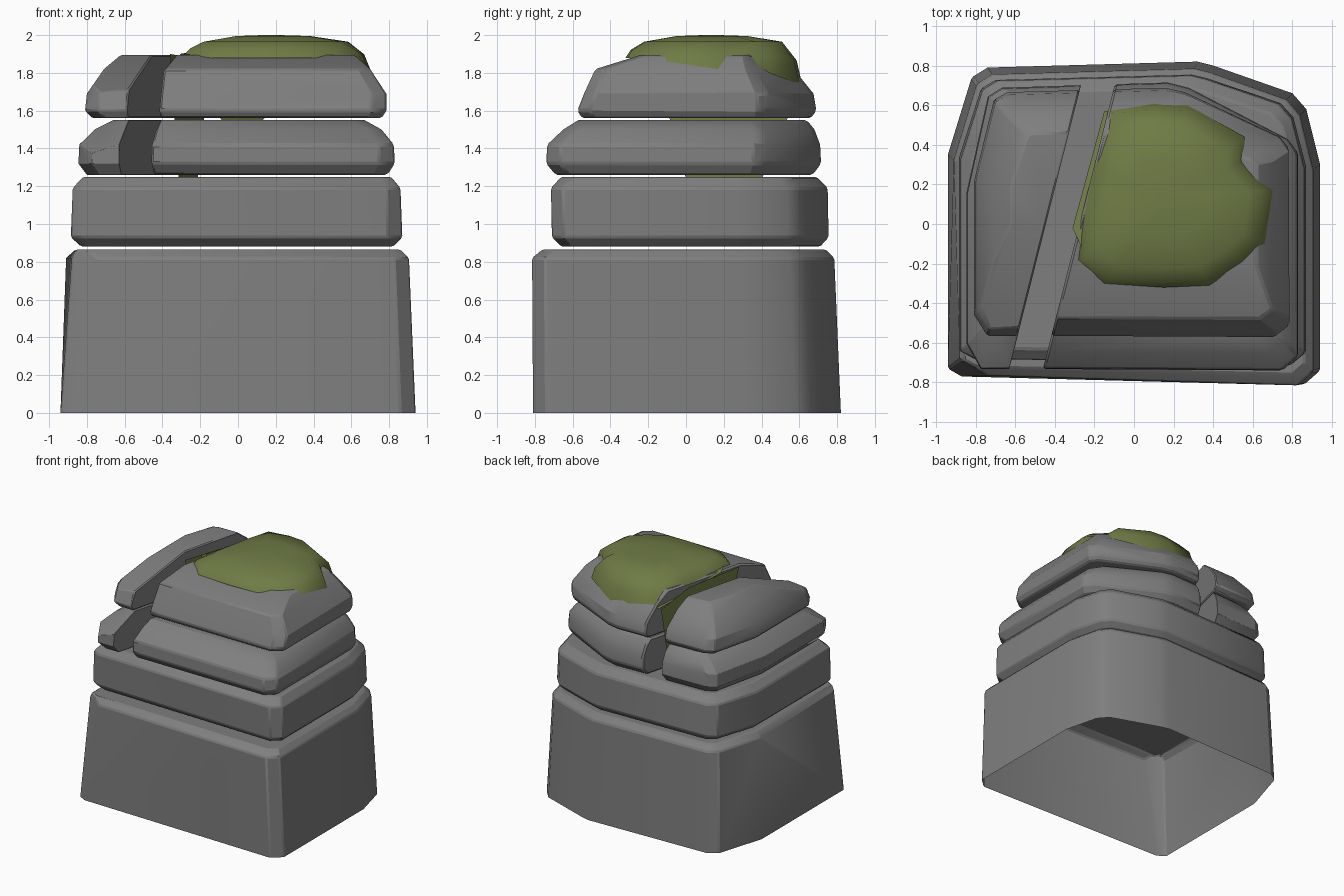
import bpy, bmesh, math
from mathutils import Vector

cube = bpy.data.objects.get("Cube")
if cube:
    bpy.data.objects.remove(cube, do_unlink=True)


def material(name, color):
    m = bpy.data.materials.new(name)
    m.use_nodes = True
    m.diffuse_color = color
    m.node_tree.nodes["Principled BSDF"].inputs["Base Color"].default_value = color
    return m


STONE = material("grey stone", (0.21, 0.21, 0.21, 1))
MOSS = material("green moss", (0.16, 0.20, 0.06, 1))

# Plan outlines of the lower and upper blocks
LOWER = [(-.94, -.73), (-.87, -.77), (.86, -.81), (.94, -.74), (.94, .3), (.87, .58),
         (.8, .66), (.4, .8), (.32, .82), (-.74, .79), (-.82, .74), (-.94, .35)]
UPPER = [(-.94, -.66), (-.86, -.8), (.85, -.81), (.94, -.73), (.94, .42), (.88, .5),
         (.32, .79), (.2, .82), (-.74, .79), (-.82, .74), (-.94, .2)]


def fit(outline, z, x0, x1, y0, y1):
    """Stretch an outline to the given extents at height z."""
    return [Vector((x0 + (x + .94) / 1.88 * (x1 - x0),
                    y0 + (y + .81) / 1.63 * (y1 - y0), z)) for x, y in outline]


def loft(rings, bottom=True):
    bm = bmesh.new()
    loops = [[bm.verts.new(p) for p in ring] for ring in rings]
    n = len(loops[0])
    for a, b in zip(loops, loops[1:]):
        for i in range(n):
            j = (i + 1) % n
            bm.faces.new((a[i], a[j], b[j], b[i]))
    bm.faces.new(loops[-1])
    if bottom:
        bm.faces.new(loops[0][::-1])
    return bm


def clip(bm, point, normal):
    """Remove what lies on the normal side and close the cut."""
    res = bmesh.ops.bisect_plane(bm, geom=bm.verts[:] + bm.edges[:] + bm.faces[:], dist=1e-5,
                                 plane_co=point, plane_no=normal, clear_outer=True)
    edges = [e for e in res["geom_cut"] if isinstance(e, bmesh.types.BMEdge) and e.is_boundary]
    if edges:
        bmesh.ops.edgeloop_fill(bm, edges=edges)
        bmesh.ops.recalc_face_normals(bm, faces=bm.faces[:])


def finish(name, bm, mat, bevel=0, angle=30):
    me = bpy.data.meshes.new(name)
    bm.to_mesh(me)
    bm.free()
    me.materials.append(mat)
    me.shade_smooth()
    me.set_sharp_from_angle(angle=math.radians(angle))
    ob = bpy.data.objects.new(name, me)
    bpy.context.scene.collection.objects.link(ob)
    if bevel:
        mod = ob.modifiers.new("worn edges", "BEVEL")
        mod.width = bevel
        mod.segments = 1
        mod.limit_method = 'ANGLE'
        mod.angle_limit = math.radians(35)
    return ob


# Hollow base block, open underneath, with a worn front corner
base = [fit(LOWER, 0, -.94, .94, -.81, .82), fit(LOWER, .82, -.91, .905, -.815, .785),
        fit(LOWER, .865, -.86, .86, -.76, .74)]
base[1][0] += Vector((.03, .05, 0))
base[1][1] += Vector((.1, .01, 0))
finish("base_block", loft(base, bottom=False), STONE, .01)

# Second block, chamfered above and below
finish("second_block", loft([
    fit(LOWER, .88, -.83, .82, -.66, .71), fit(LOWER, .93, -.885, .87, -.71, .755),
    fit(LOWER, 1.19, -.875, .86, -.715, .75), fit(LOWER, 1.25, -.82, .81, -.66, .69)]),
    STONE, .01)

# Third and top layers, each split by the diagonal crack
THIRD = [(1.26, -.80, .79, -.69, .67), (1.32, -.845, .83, -.74, .715),
         (1.42, -.84, .825, -.735, .71), (1.50, -.76, .76, -.65, .68), (1.55, -.66, .67, -.57, .64)]
TOP = [(1.56, -.77, .76, -.55, .66), (1.60, -.81, .785, -.575, .69), (1.69, -.80, .785, -.54, .675),
       (1.82, -.71, .70, -.48, .57), (1.895, -.62, .62, -.24, .47)]
CRACK = Vector((.97, -.245, 0))
LEFT_EDGE, RIGHT_EDGE = Vector((-.445, 0, 0)), Vector((-.275, 0, 0))

for name, layer, worn in (("third", THIRD, ((-.72, -.66, 1.43), (-.25, -.45, .8))),
                          ("top", TOP, ((-.6, -.5, 1.72), (-.1, -.35, 1)))):
    rings = [fit(UPPER, *r) for r in layer]
    bm = loft(rings)
    clip(bm, RIGHT_EDGE, -CRACK)
    finish(name + "_layer_large_slab", bm, STONE, .012)
    bm = loft(rings)
    clip(bm, LEFT_EDGE, CRACK)
    clip(bm, *[Vector(v) for v in worn])
    finish(name + "_layer_small_slab", bm, STONE, .012)

# Moss cap draped over the large slab
RIM = [(-.28, -.18, 1.9), (-.15, -.3, 1.88), (.15, -.32, 1.88), (.38, -.31, 1.88),
       (.55, -.2, 1.88), (.66, -.1, 1.86), (.7, .17, 1.82), (.55, .32, 1.88), (.56, .44, 1.8),
       (.27, .6, 1.74), (.1, .615, 1.74), (-.12, .58, 1.78), (-.2, .3, 1.88), (-.25, .05, 1.9)]
rim = [Vector(p) for p in RIM]
centre = Vector((.17, .13, 0))


def shrink(s, height, blend):
    return [Vector((centre.x + (p.x - centre.x) * s, centre.y + (p.y - centre.y) * s,
                    p.z + (height - p.z) * blend)) for p in rim]


finish("moss_cap", loft([rim, shrink(.94, 1.95, .6), shrink(.78, 1.965, 1),
                         shrink(.4, 1.995, 1), shrink(.1, 2, 1)], bottom=False), MOSS, 0, 60)


def sheet(name, points):
    bm = bmesh.new()
    bm.faces.new([bm.verts.new(p) for p in points])
    finish(name, bm, MOSS)


# Moss hanging down the crack wall and off the back
hang = [(.57, 1.78), (.52, 1.45), (.4, 1.24), (.0, 1.24), (-.18, 1.9), (.3, 1.88)]
sheet("moss_crack_curtain", [(-.315 + .253 * y, y, z) for y, z in hang])
sheet("moss_crack_fold", [(-.25, -.15, 1.91), (-.31, -.02, 1.9), (-.15, .57, 1.78), (-.1, .57, 1.8)])
sheet("moss_back_tip", [(.18, .6, 1.6), (.0, .685, 1.42), (-.12, .6, 1.6)])
